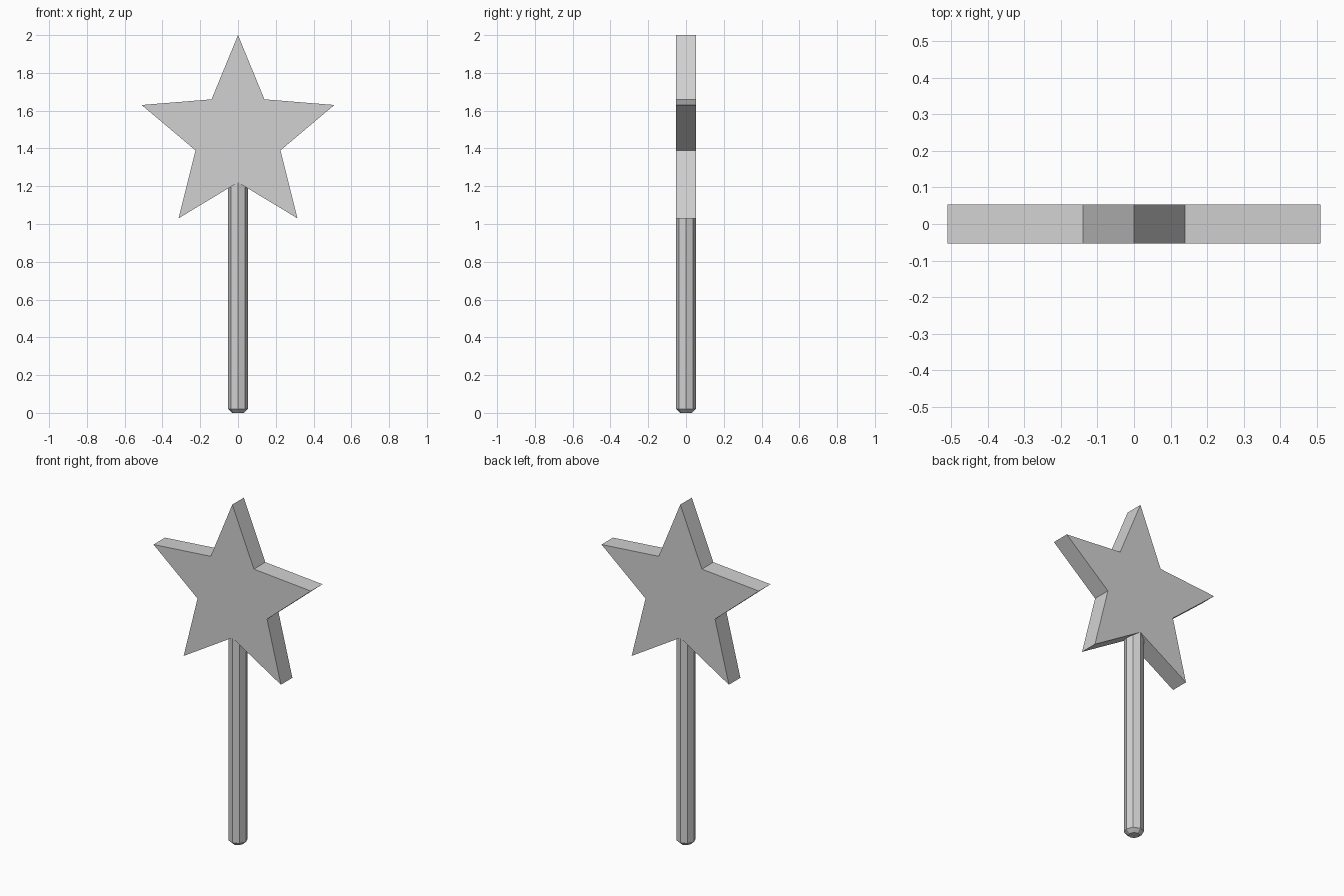
import bpy, bmesh, math
from mathutils import Vector

cube = bpy.data.objects.get("Cube")
if cube:
    bpy.data.objects.remove(cube, do_unlink=True)

grey = bpy.data.materials.new("light_grey")
grey.use_nodes = True
colour = (0.64, 0.64, 0.64, 1)
grey.diffuse_color = colour
grey.node_tree.nodes["Principled BSDF"].inputs["Base Color"].default_value = colour


def add_object(name, bm):
    bmesh.ops.recalc_face_normals(bm, faces=bm.faces)
    mesh = bpy.data.meshes.new(name)
    bm.to_mesh(mesh)
    bm.free()
    mesh.materials.append(grey)
    obj = bpy.data.objects.new(name, mesh)
    bpy.context.collection.objects.link(obj)
    return obj


# Star: half outline mirrored across x, then extruded through its thickness
half_depth = 0.053
right_side = [(0.14, 1.66), (0.51, 1.63), (0.225, 1.39), (0.315, 1.03)]
left_side = [(-x, z) for x, z in reversed(right_side)]
outline = [(0, 2)] + right_side + [(0, 1.22)] + left_side
bm = bmesh.new()
front = bm.faces.new([bm.verts.new((x, -half_depth, z)) for x, z in outline])
back = bmesh.ops.extrude_face_region(bm, geom=[front], use_keep_orig=True)
moved = [v for v in back["geom"] if isinstance(v, bmesh.types.BMVert)]
bmesh.ops.translate(bm, verts=moved, vec=Vector((0, 2 * half_depth, 0)))
add_object("star", bm)

# Handle: eight-sided rod with a chamfered foot, its top buried in the star
sides = 8
bm = bmesh.new()
rings = []
for radius, z in [(0.03, 0), (0.052, 0.02), (0.052, 1.25)]:
    angles = [2 * math.pi * i / sides for i in range(sides)]
    rings.append([bm.verts.new((radius * math.cos(a), radius * math.sin(a), z)) for a in angles])
for low, high in zip(rings, rings[1:]):
    for i in range(sides):
        j = (i + 1) % sides
        bm.faces.new((low[i], low[j], high[j], high[i]))
bm.faces.new(rings[0])
bm.faces.new(rings[-1])
add_object("handle", bm)
